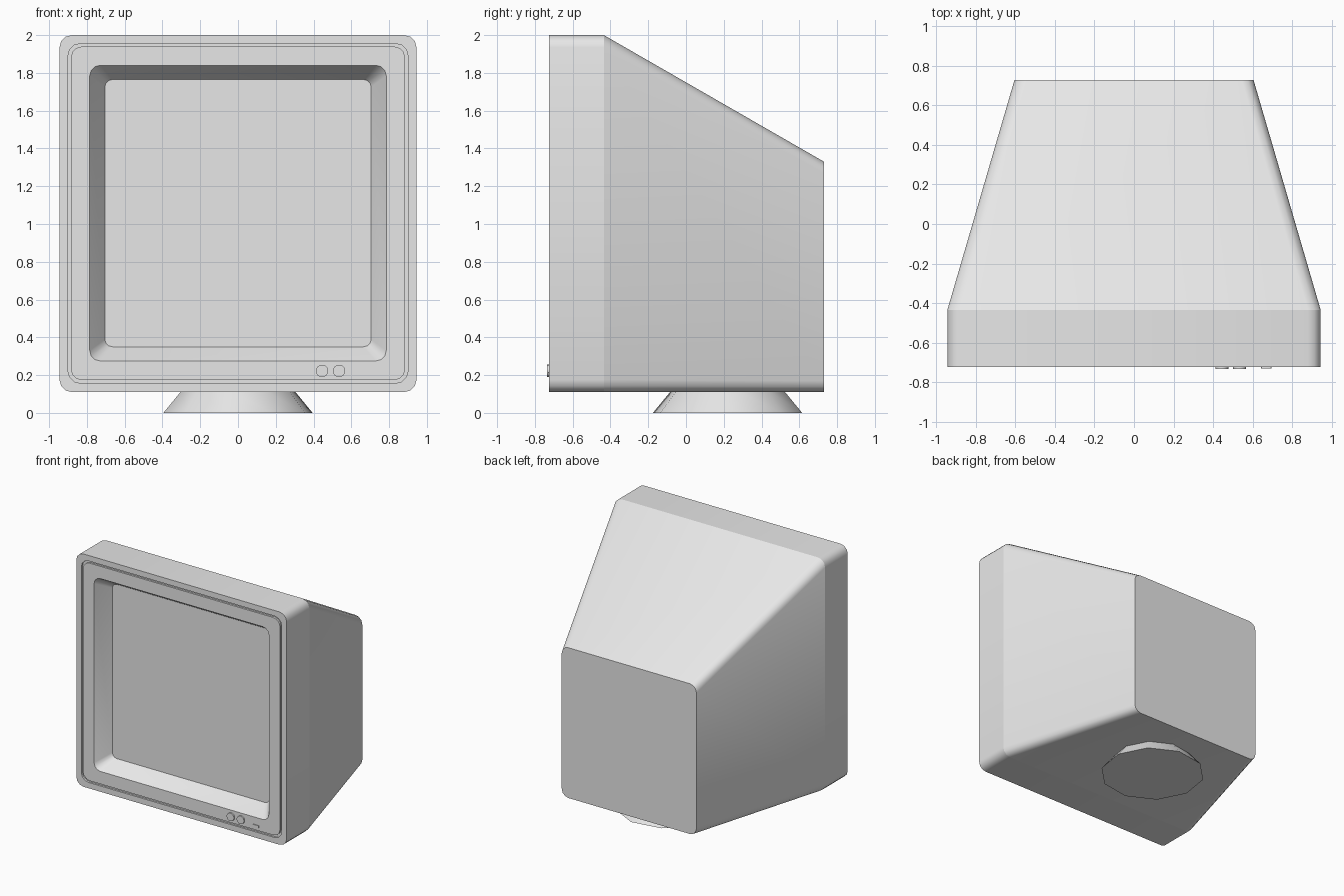
import bpy, bmesh, math
from mathutils import Matrix

cube = bpy.data.objects.get("Cube")
if cube:
    bpy.data.objects.remove(cube, do_unlink=True)

# Single light grey plastic
plastic = bpy.data.materials.new("light grey plastic")
plastic.use_nodes = True
GREY = (0.8, 0.8, 0.8, 1)
plastic.diffuse_color = GREY
plastic.node_tree.nodes["Principled BSDF"].inputs["Base Color"].default_value = GREY


def finish(bm, name, angle=35):
    bmesh.ops.recalc_face_normals(bm, faces=bm.faces[:])
    mesh = bpy.data.meshes.new(name)
    bm.to_mesh(mesh)
    bm.free()
    obj = bpy.data.objects.new(name, mesh)
    bpy.context.collection.objects.link(obj)
    mesh.materials.append(plastic)
    bpy.ops.object.select_all(action='DESELECT')
    obj.select_set(True)
    bpy.context.view_layer.objects.active = obj
    bpy.ops.object.shade_smooth_by_angle(angle=math.radians(angle))
    return obj


def rounded_ring(bm, y, half, low, high, radius, steps=3):
    """Rounded rectangle of vertices in the plane at depth y."""
    corners = [(half, high), (-half, high), (-half, low), (half, low)]
    mid = (low + high) / 2
    ring = []
    for i, (x, z) in enumerate(corners):
        cx = x - math.copysign(radius, x)
        cz = z - math.copysign(radius, z - mid)
        for s in range(steps + 1):
            a = math.pi / 2 * (i + s / steps)
            ring.append(bm.verts.new((cx + radius * math.cos(a), y,
                                      cz + radius * math.sin(a))))
    return ring


def loft(bm, rings):
    for a, b in zip(rings, rings[1:]):
        for i in range(len(a)):
            j = (i + 1) % len(a)
            bm.faces.new((a[i], a[j], b[j], b[i]))
    bm.faces.new(rings[0])
    bm.faces.new(rings[-1])


# Housing: back panel, taper, front band, bezel groove, recessed screen
FRONT = -0.725
GROOVE = FRONT + 0.015
sections = [
    (0.73, 0.605, 0.11, 1.33, 0.06),
    (-0.435, 0.945, 0.11, 2.0, 0.065),
    (FRONT, 0.945, 0.11, 2.0, 0.065),
    (FRONT, 0.90, 0.157, 1.955, 0.065),
    (GROOVE, 0.90, 0.157, 1.955, 0.065),
    (GROOVE, 0.885, 0.173, 1.94, 0.06),
    (FRONT, 0.885, 0.173, 1.94, 0.06),
    (FRONT, 0.785, 0.275, 1.84, 0.055),
    (FRONT + 0.12, 0.705, 0.35, 1.765, 0.04),
]
bm = bmesh.new()
rings = [rounded_ring(bm, *s) for s in sections]
loft(bm, rings)
shoulder = set(rings[1])
for e in bm.edges:
    if set(e.verts) <= shoulder:
        e.smooth = False
finish(bm, "monitor_housing")

# Flared foot
bm = bmesh.new()
bmesh.ops.create_cone(bm, cap_ends=True, segments=10, radius1=0.4, radius2=0.3,
                      depth=0.12,
                      matrix=Matrix.Translation((0, 0.22, 0.06))
                      @ Matrix.Rotation(math.radians(-9), 4, 'Z'))
finish(bm, "foot", 40)

# Two round control knobs
for side, x in (("right", 0.445), ("left", 0.535)):
    bm = bmesh.new()
    bmesh.ops.create_cone(bm, cap_ends=True, segments=16, radius1=0.033,
                          radius2=0.033, depth=0.02,
                          matrix=Matrix.Translation((x, FRONT, 0.222))
                          @ Matrix.Rotation(math.pi / 2, 4, 'X'))
    finish(bm, side + "_knob")

# Small power indicator
bm = bmesh.new()
loft(bm, [rounded_ring(bm, y, 0.026, 0.195, 0.216, 0.004)
          for y in (FRONT + 0.01, FRONT - 0.006)])
bmesh.ops.translate(bm, verts=bm.verts[:], vec=(0.67, 0, 0))
finish(bm, "power_indicator")
